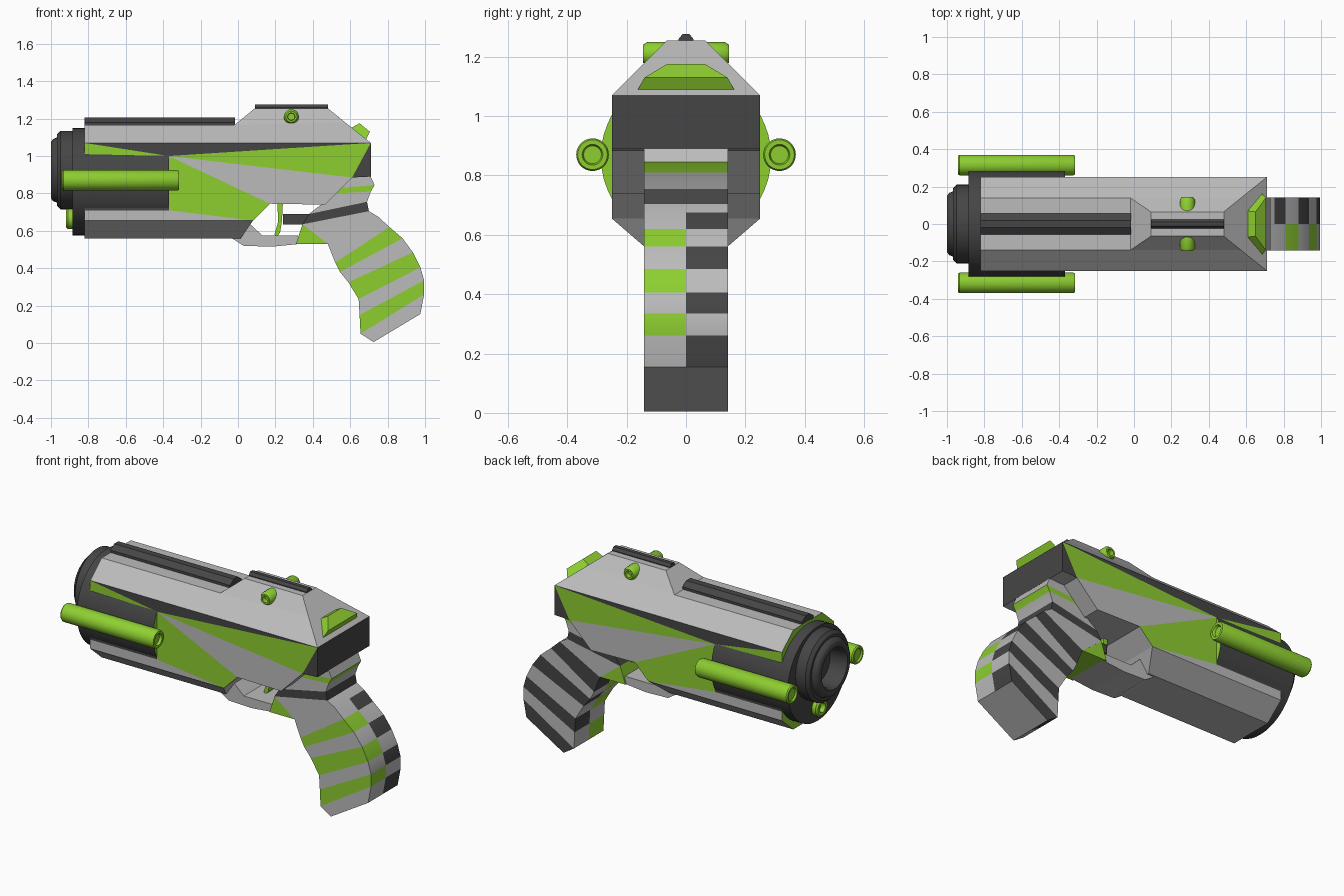
import bpy, bmesh, math
from math import sin, cos, pi

if "Cube" in bpy.data.objects:
    bpy.data.objects.remove(bpy.data.objects["Cube"])


def material(name, color):
    m = bpy.data.materials.new(name)
    m.diffuse_color = color
    m.use_nodes = True
    m.node_tree.nodes["Principled BSDF"].inputs["Base Color"].default_value = m.diffuse_color
    return m


GREY, GREEN, DARK = 0, 1, 2
MATS = [material("light_grey", (0.50, 0.50, 0.50, 1)),
        material("lime", (0.27, 0.62, 0.03, 1)),
        material("dark_grey", (0.06, 0.06, 0.06, 1))]


def build(name, polys, smooth=None):
    """Mesh object from (points, material index) polygons, welded together."""
    bm = bmesh.new()
    for pts, mat in polys:
        bm.faces.new([bm.verts.new(p) for p in pts]).material_index = mat
    bmesh.ops.remove_doubles(bm, verts=bm.verts, dist=1e-5)
    bmesh.ops.recalc_face_normals(bm, faces=bm.faces)
    me = bpy.data.meshes.new(name)
    bm.to_mesh(me)
    bm.free()
    for m in MATS:
        me.materials.append(m)
    ob = bpy.data.objects.new(name, me)
    bpy.context.collection.objects.link(ob)
    if smooth:
        bpy.ops.object.select_all(action='DESELECT')
        ob.select_set(True)
        bpy.context.view_layer.objects.active = ob
        bpy.ops.object.shade_smooth_by_angle(angle=math.radians(smooth))
    return ob


def flip(p):
    return (p[0], -p[1], p[2])


def prism(name, profile, half, mat):
    """Extrude an x-z profile across y."""
    a = [(x, -half, z) for x, z in profile]
    b = [flip(p) for p in a]
    n = len(a)
    polys = [(a, mat), (b[::-1], mat)]
    polys += [([a[i], b[i], b[(i + 1) % n], a[(i + 1) % n]], mat) for i in range(n)]
    return build(name, polys)


def loft(name, sections, mat):
    """Join two matching point loops and cap them."""
    a, b = sections
    n = len(a)
    polys = [(a, mat), (b, mat)]
    polys += [([a[i], a[(i + 1) % n], b[(i + 1) % n], b[i]], mat) for i in range(n)]
    return build(name, polys)


def lathe(name, profile, center, axis, mats, seg=32):
    """Revolve (distance, radius) points about the x or y axis."""
    cx, cy, cz = center

    def pt(t, r, k):
        u, v = r * cos(2 * pi * k / seg), r * sin(2 * pi * k / seg)
        return (cx + t, cy + u, cz + v) if axis == 'x' else (cx + u, cy + t, cz + v)

    polys = []
    for i, ((t0, r0), (t1, r1)) in enumerate(zip(profile, profile[1:])):
        mat = mats[i] if isinstance(mats, list) else mats
        for k in range(seg):
            q = [pt(t0, r0, k)]
            if r0:
                q.append(pt(t0, r0, (k + 1) % seg))
            if r1:
                q.append(pt(t1, r1, (k + 1) % seg))
            q.append(pt(t1, r1, k))
            polys.append((q, mat))
    return build(name, polys, 35)


# Body shell: named points on the near side, mirrored to the far side
W = -0.25
P = {k: (x, W, z) for k, x, z in [
    ('A', -.82, 1.07), ('B', .71, 1.07), ('C', -.37, 1.0), ('D', -.82, 1.01),
    ('E', .61, .885), ('F', .71, .89), ('G', .465, .74), ('H', .17, .745),
    ('I', .08, .655), ('J', -.37, .71), ('K', -.82, .71), ('L', -.82, .655)]}
P.update(M=(.015, -.14, .56), N=(-.82, -.14, .56), P=(-.82, -.14, 1.165),
         Q=(-.02, -.14, 1.165), R=(.09, -.065, 1.255), S=(.48, -.065, 1.255),
         T=(.573, -.14, 1.18))
polys = []
for keys, mat in [('ABC', DARK), ('ACD', GREEN), ('CBE', GREEN), ('CEGH', GREY),
                  ('CHIJ', GREEN), ('BFE', DARK), ('KJIL', GREY), ('DCJK', DARK),
                  ('LIMN', GREY), ('ABTQP', GREY), ('QTSR', GREY)]:
    pts = [P[k] for k in keys]
    polys += [(pts, mat), ([flip(p) for p in pts[::-1]], mat)]
for keys, mat in [('PQ', GREY), ('QR', GREY), ('RS', GREY), ('STB', GREY), ('BF', DARK),
                  ('FE', GREY), ('EG', GREY), ('GH', GREY), ('HI', GREY), ('IM', GREY),
                  ('MN', GREY), ('NLKDAP', GREEN)]:
    pts = [P[k] for k in keys]
    polys.append((pts + [flip(p) for p in pts[::-1]], mat))
build("body", polys)

# Barrel drum bulging through the sides, green rear cap
lathe("barrel_drum", [(-.885, 0), (-.885, .287), (-.37, .287), (-.37, 0)],
      (0, 0, .863), 'x', [DARK, DARK, GREEN], 48)

# Hollow muzzle
lathe("muzzle", [(-.885, .21), (-.95, .21), (-.968, .19), (-.968, .175), (-.99, .165),
                 (-1, .15), (-1, .125), (-.975, .115), (-.89, .115), (-.89, 0)],
      (0, 0, .925), 'x', DARK, 40)

# Small tube under the muzzle
lathe("lower_nozzle", [(-.87, .055), (-.91, .055), (-.92, .045), (-.92, .028),
                       (-.89, .028), (-.89, 0)], (0, 0, .665), 'x', GREEN, 20)

for s, side in ((-1, "near"), (1, "far")):
    # Side rods
    lathe("side_rod_" + side,
          [(-.93, 0), (-.93, .035), (-.94, .04), (-.94, .05), (-.933, .055), (-.325, .055),
           (-.315, .05), (-.315, .035), (-.33, .03), (-.33, 0)],
          (0, s * .315, .87), 'x', GREEN, 28)
    # Hump knobs
    lathe("hump_knob_" + side,
          [(s * .06, .04), (s * .13, .04), (s * .145, .03), (s * .145, .02),
           (s * .12, .018), (s * .12, 0)], (.285, 0, 1.21), 'y', GREEN, 20)

# Top rails: stepped bar on the barrel and a ridge on the hump
for name, x0, x1, section in [
        ("barrel_rail", -.82, -.015, [(.055, 1.16), (.055, 1.18), (.02, 1.205)]),
        ("hump_rail", .09, .48, [(.025, 1.25), (.025, 1.26), (.012, 1.276)])]:
    ring = section + [(-y, z) for y, z in section[::-1]]
    loft(name, [[(x, y, z) for y, z in ring] for x in (x0, x1)], DARK)

# Rear sight wedge on the sloped back
base = [(.605, -.07, 1.15), (.605, .07, 1.15), (.683, .165, 1.085), (.683, -.165, 1.085)]
top = [(.65, -.065, 1.175), (.65, .065, 1.175), (.705, .14, 1.13), (.705, -.14, 1.13)]
loft("rear_sight", [base, top], GREEN)

# Striped grip: each row is front x,z and back x,z; halves are coloured separately
rows = [(.61, .90, .705, .90), (.555, .83, .73, .845), (.52, .80, .71, .81),
        (.38, .69, .69, .755), (.345, .635, .70, .705), (.48, .53, .75, .675),
        (.52, .43, .81, .62), (.545, .38, .88, .56), (.59, .325, .935, .485),
        (.645, .235, .975, .405), (.65, .15, .995, .335), (.655, .05, .995, .26),
        (.725, .005, .975, .155)]
near = [GREY, GREEN, GREY, DARK, GREY, GREY] + [GREEN, GREY] * 3
far = [GREY, GREEN, GREY, DARK, GREY, DARK] + [GREY, DARK] * 3
polys = []
for y, mats in ((-.142, near), (.142, far)):
    for (a, b, c, d), (e, f, g, h), m in zip(rows, rows[1:], mats):
        polys += [([(a, y, b), (c, y, d), (g, y, h), (e, y, f)], m),
                  ([(a, y, b), (e, y, f), (e, 0, f), (a, 0, b)], m),
                  ([(c, y, d), (g, y, h), (g, 0, h), (c, 0, d)], m)]
    for a, b, c, d in (rows[0], rows[-1]):
        polys.append(([(a, y, b), (c, y, d), (c, 0, d), (a, 0, b)], GREY))
build("grip", polys, 30)

# Trigger guard, its green rear block, trigger and the block behind it
prism("trigger_guard", [(-.04, .565), (.03, .52), (.18, .515), (.33, .53), (.32, .575),
                        (.13, .575), (.06, .64), (0, .64)], .13, GREY)
prism("guard_rear_block", [(.31, .53), (.49, .53), (.45, .63), (.345, .635)], .14, GREEN)
prism("trigger", [(.21, .75), (.24, .75), (.235, .65), (.225, .59), (.205, .565),
                  (.195, .58), (.215, .65)], .03, GREEN)
prism("trigger_block", [(.24, .635), (.42, .635), (.42, .69), (.24, .69)], .06, DARK)
